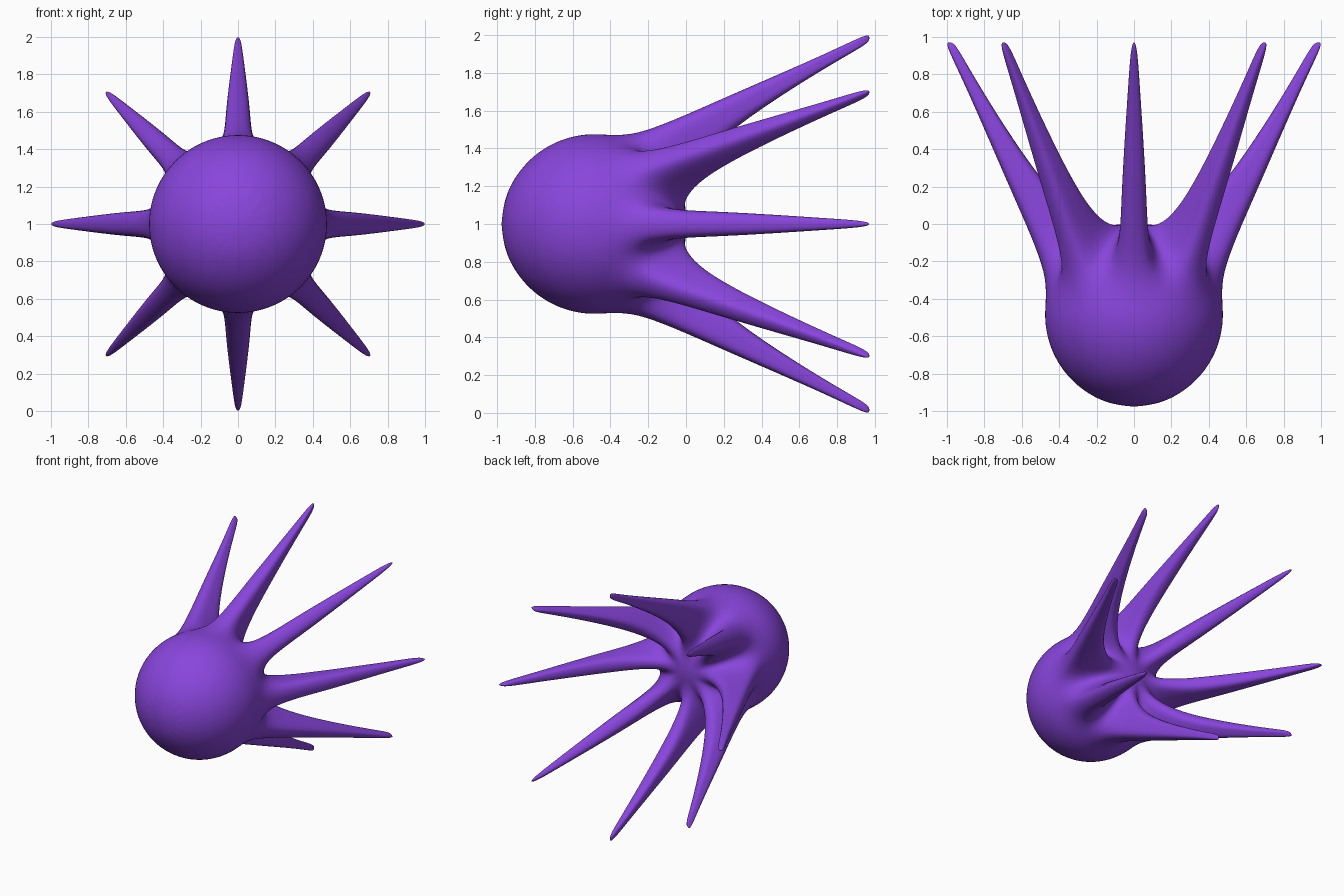
import bpy, bmesh, math
from mathutils import Matrix, Vector

if "Cube" in bpy.data.objects:
    bpy.data.objects.remove(bpy.data.objects["Cube"])

CENTRE = Vector((0, -0.485, 1.0))
RADIUS = 0.5  # cage radius, the subdivision shrinks it to about 0.475
# Spike cage rings: y, radial centre, radial half depth, tangential half width
RINGS = [(0.15, 0.55, 0.10, 0.07),
         (0.75, 0.871, 0.034, 0.03),
         (0.98, 0.99, 0.03, 0.015)]

purple = bpy.data.materials.new("purple")
purple.diffuse_color = (0.25, 0.06, 0.72, 1)
purple.use_nodes = True
purple.node_tree.nodes["Principled BSDF"].inputs["Base Color"].default_value = purple.diffuse_color

# Round body: coarse sphere with its poles along y, faces centred on the spikes
bm = bmesh.new()
bmesh.ops.create_uvsphere(bm, u_segments=16, v_segments=8, radius=RADIUS)
turn = Matrix.Rotation(math.radians(-90), 4, 'X') @ Matrix.Rotation(math.radians(11.25), 4, 'Z')
bmesh.ops.transform(bm, matrix=turn, verts=bm.verts[:])


def grow_spike(angle):
    """Replace two back faces of the sphere by a tapering spike."""
    out = Vector((math.cos(angle), 0, math.sin(angle)))
    side = Vector((-math.sin(angle), 0, math.cos(angle)))
    base = [f for f in bm.faces
            if 0.15 < f.calc_center_median().y < 0.45
            and f.calc_center_median().dot(out) > 0
            and abs(f.calc_center_median().dot(side)) < 0.02]
    verts = sorted({v for f in base for v in f.verts}, key=lambda v: v.co.dot(out))
    pairs = [sorted(verts[i:i + 2], key=lambda v: v.co.dot(side)) for i in (0, 2, 4)]
    loop = [p[1] for p in pairs] + [p[0] for p in reversed(pairs)]
    bmesh.ops.delete(bm, geom=base, context='FACES')
    for y, r, depth, width in RINGS:
        ring = [bm.verts.new(out * (r + k * depth) + side * (s * width)
                             + Vector((0, y - CENTRE.y, 0)))
                for k, s in ((-1, 1), (0, 1), (1, 1), (1, -1), (0, -1), (-1, -1))]
        for i in range(6):
            j = (i + 1) % 6
            bm.faces.new((loop[i], loop[j], ring[j], ring[i]))
        loop = ring
    bm.faces.new((loop[0], loop[1], loop[4], loop[5]))
    bm.faces.new((loop[1], loop[2], loop[3], loop[4]))


# Eight spikes in a ring, sweeping backwards
for n in range(8):
    grow_spike(n * math.pi / 4)

bmesh.ops.translate(bm, vec=CENTRE, verts=bm.verts[:])
bmesh.ops.recalc_face_normals(bm, faces=bm.faces[:])
for f in bm.faces:
    f.smooth = True
mesh = bpy.data.meshes.new("spiked_body")
bm.to_mesh(mesh)
bm.free()
mesh.materials.append(purple)
body = bpy.data.objects.new("spiked_body", mesh)
bpy.context.collection.objects.link(body)

# Smooth blending of body and spikes
sub = body.modifiers.new("smooth", 'SUBSURF')
sub.levels = sub.render_levels = 3
